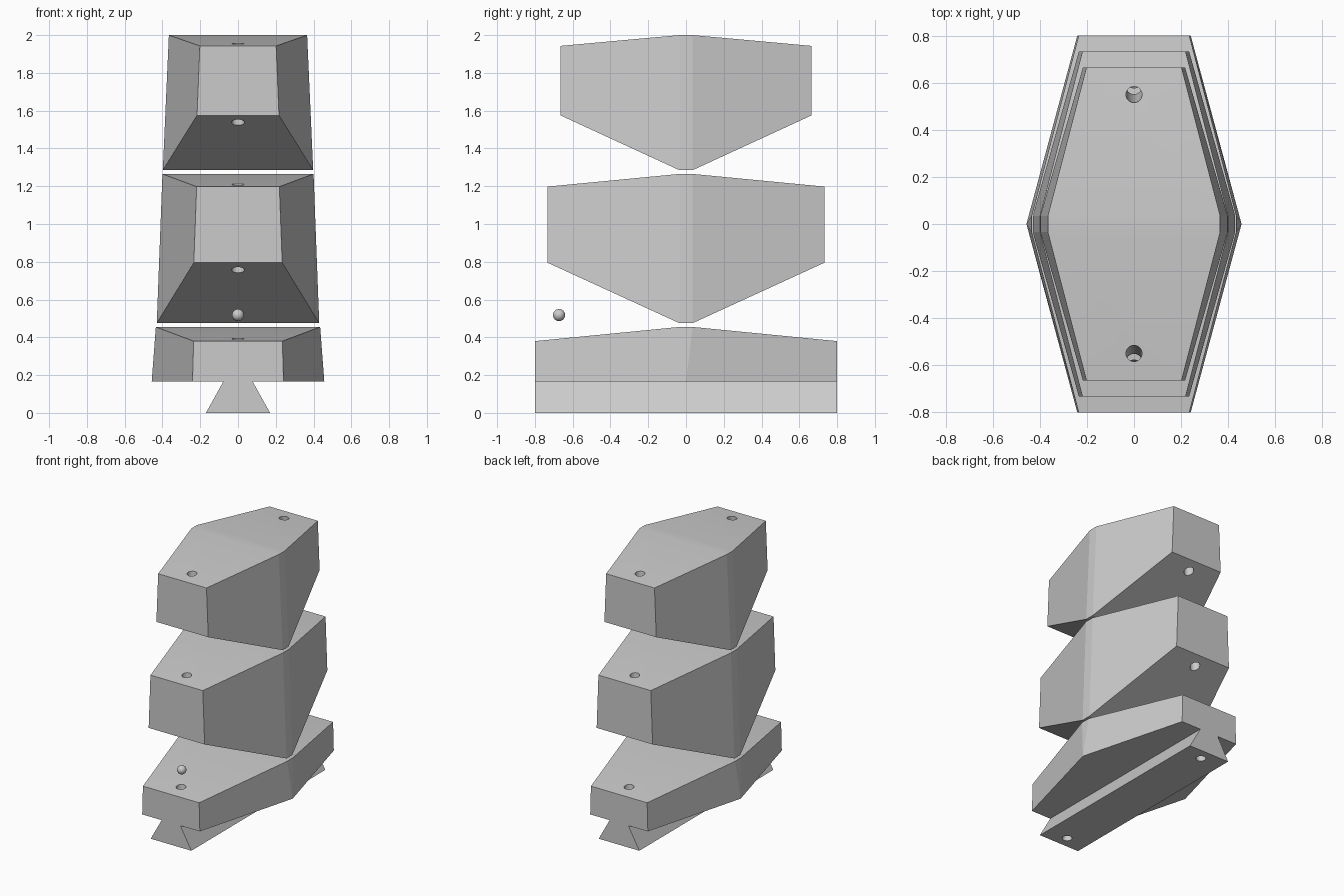
import bpy, bmesh, math

if "Cube" in bpy.data.objects:
    bpy.data.objects.remove(bpy.data.objects["Cube"])

grey = bpy.data.materials.new("plain_grey")
grey.diffuse_color = (0.6, 0.6, 0.6, 1)
grey.use_nodes = True
grey.node_tree.nodes["Principled BSDF"].inputs["Base Color"].default_value = grey.diffuse_color


def make_object(name, bm):
    bmesh.ops.remove_doubles(bm, verts=bm.verts, dist=0.0005)
    bmesh.ops.recalc_face_normals(bm, faces=bm.faces)
    mesh = bpy.data.meshes.new(name)
    bm.to_mesh(mesh)
    bm.free()
    mesh.materials.append(grey)
    obj = bpy.data.objects.new(name, mesh)
    bpy.context.collection.objects.link(obj)
    return obj


def ring(bm, ridge_x, ridge_z, end_x, end_y, end_z, band):
    """Long hexagon whose two side corners are cut by a narrow flat band."""
    pts = [(ridge_x, -band, ridge_z), (ridge_x, band, ridge_z),
           (end_x, end_y, end_z), (-end_x, end_y, end_z),
           (-ridge_x, band, ridge_z), (-ridge_x, -band, ridge_z),
           (-end_x, -end_y, end_z), (end_x, -end_y, end_z)]
    return [bm.verts.new(p) for p in pts]


def segment(name, low, high):
    bm = bmesh.new()
    a, b = ring(bm, *low), ring(bm, *high)
    for i in range(8):
        j = (i + 1) % 8
        bm.faces.new((a[i], a[j], b[j], b[i]))
    for r in (a, b):
        for cap in ((1, 2, 3, 4), (0, 1, 4, 5), (5, 6, 7, 0)):
            bm.faces.new([r[k] for k in cap])
    return make_object(name, bm)


def boolean(obj, other, operation):
    mod = obj.modifiers.new("cut", 'BOOLEAN')
    mod.operation, mod.object, mod.solver = operation, other, 'EXACT'
    bpy.context.view_layer.objects.active = obj
    bpy.ops.object.modifier_apply(modifier=mod.name)


# Three stacked segments: ridge x, ridge z, end x, end y, end z, band
base = segment("base_segment", (0.457, 0.165, 0.241, 0.80, 0.165, 0.0),
               (0.435, 0.455, 0.235, 0.80, 0.38, 0.035))
middle = segment("middle_segment", (0.43, 0.475, 0.234, 0.733, 0.795, 0.035),
                 (0.40, 1.265, 0.219, 0.733, 1.198, 0.035))
top = segment("top_segment", (0.398, 1.285, 0.217, 0.665, 1.575, 0.035),
              (0.366, 2.0, 0.202, 0.665, 1.943, 0.035))

# Dovetail rail under the base
bm = bmesh.new()
profile = [(-0.17, 0), (0.17, 0), (0.078, 0.165), (-0.078, 0.165)]
face = bm.faces.new([bm.verts.new((x, -0.8, z)) for x, z in profile])
ext = bmesh.ops.extrude_face_region(bm, geom=[face])
for v in ext["geom"]:
    if isinstance(v, bmesh.types.BMVert):
        v.co.y = 0.8
rail = make_object("dovetail_rail", bm)
boolean(base, rail, 'UNION')
bpy.data.objects.remove(rail)

# Leaning cord holes through all segments, front and back
lean = 0.0836
for side in (-1, 1):
    bpy.ops.mesh.primitive_cylinder_add(
        vertices=32, radius=0.034, depth=2.4,
        location=(0, side * (0.713 - lean), 1.0),
        rotation=(side * math.atan(lean), 0, 0))
    cutter = bpy.context.object
    cutter.name = "hole_cutter"
    cutter.hide_render = True
    cutter.data.materials.append(grey)
    for seg in (base, middle, top):
        boolean(seg, cutter, 'DIFFERENCE')
    bpy.data.objects.remove(cutter)

# Small bead on the front cord line
bpy.ops.mesh.primitive_uv_sphere_add(segments=32, ring_count=16, radius=0.032,
                                     location=(0, -0.672, 0.518))
bead = bpy.context.object
bead.name = "bead"
bead.data.materials.append(grey)

# Smooth holes and bead, flat facets elsewhere
bpy.ops.object.select_all(action='DESELECT')
for obj in (base, middle, top, bead):
    obj.select_set(True)
bpy.context.view_layer.objects.active = bead
bpy.ops.object.shade_smooth_by_angle(angle=math.radians(13))
